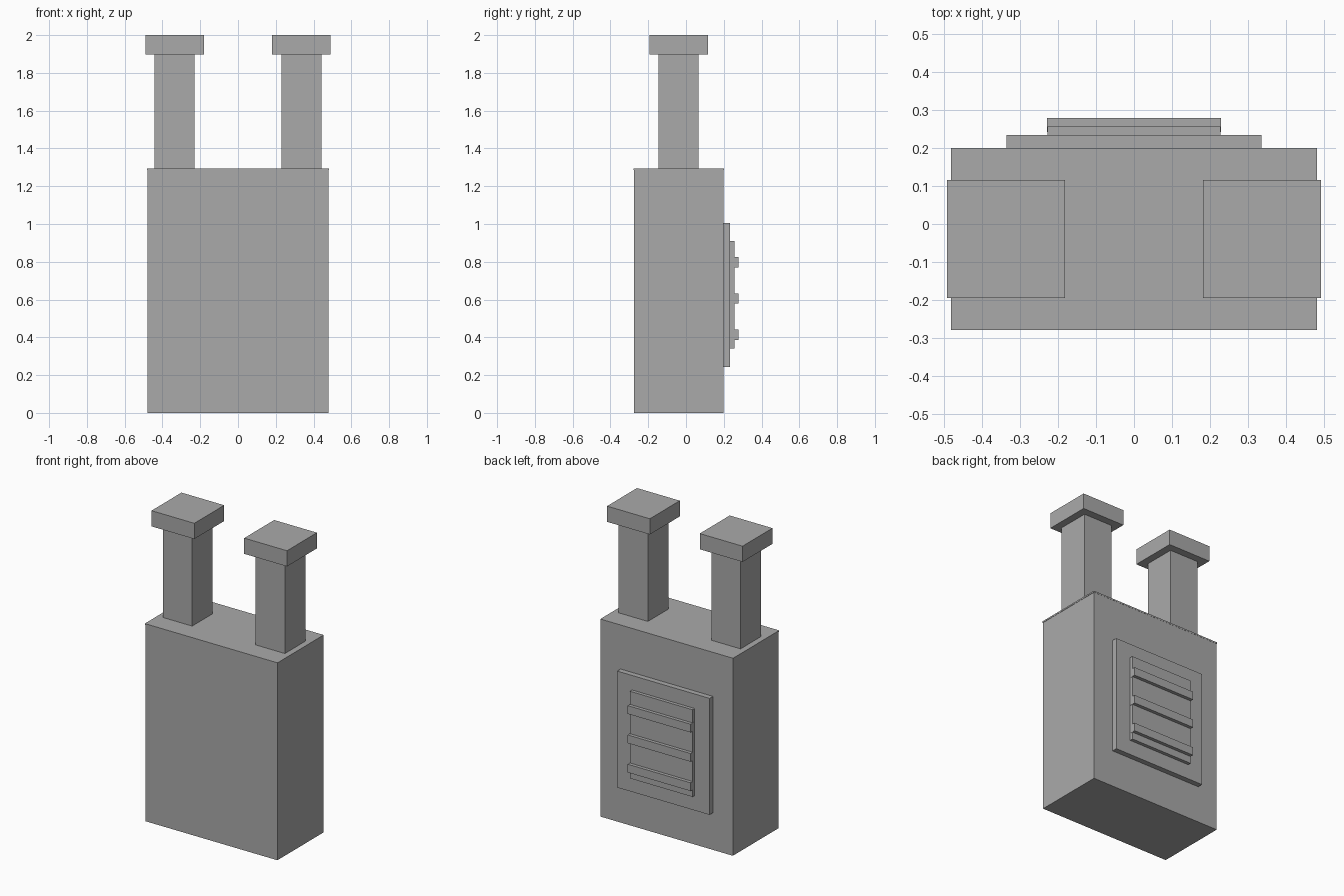
import bpy

cube = bpy.data.objects.get("Cube")
if cube:
    bpy.data.objects.remove(cube, do_unlink=True)

# Single plain grey
grey = bpy.data.materials.new("plain_grey")
grey.use_nodes = True
colour = (0.4, 0.4, 0.4, 1)
grey.diffuse_color = colour
grey.node_tree.nodes["Principled BSDF"].inputs["Base Color"].default_value = colour


def box(name, x, y, z):
    """Box spanning the given (low, high) range on each axis."""
    spans = (x, y, z)
    bpy.ops.mesh.primitive_cube_add(size=1, location=[(a + b) / 2 for a, b in spans])
    obj = bpy.context.object
    obj.name = name
    obj.scale = [b - a for a, b in spans]
    bpy.ops.object.transform_apply(location=False, rotation=False, scale=True)
    obj.data.materials.append(grey)
    return obj


def square_column(name, x, y, half, z):
    return box(name, (x - half, x + half), (y - half, y + half), z)


# Main body with a thin lid
box("body", (-0.479, 0.479), (-0.276, 0.199), (0, 1.285))
box("lid", (-0.481, 0.481), (-0.278, 0.2), (1.285, 1.295))

# Two chimneys with wider caps
for side, x in (("left", 0.336), ("right", -0.336)):
    square_column(side + "_chimney", x, -0.04, 0.106, (1.29, 1.9))
    square_column(side + "_chimney_cap", x, -0.039, 0.155, (1.897, 2.0))

# Stepped vent on the back
box("vent_frame", (-0.335, 0.335), (0.19, 0.234), (0.243, 1.006))
box("vent_panel", (-0.227, 0.227), (0.22, 0.256), (0.34, 0.911))

# Horizontal slats across the vent
for i in range(3):
    z = 0.414 + i * 0.192
    box(f"vent_slat_{i + 1}", (-0.228, 0.228), (0.241, 0.278), (z - 0.027, z + 0.027))
